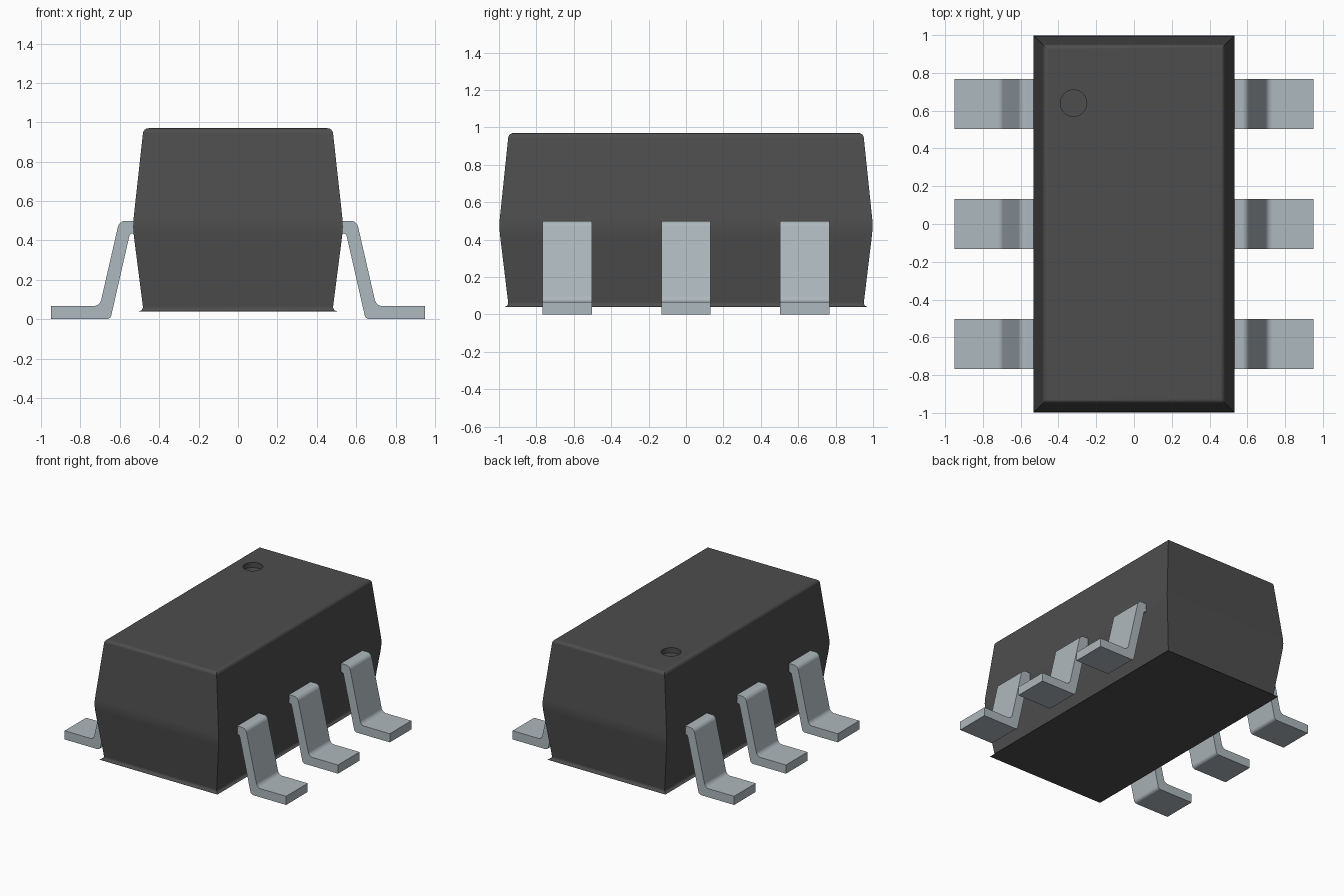
import bpy, bmesh, math

cube = bpy.data.objects.get("Cube")
if cube:
    bpy.data.objects.remove(cube, do_unlink=True)


def material(name, rgb):
    m = bpy.data.materials.new(name)
    m.use_nodes = True
    m.diffuse_color = (*rgb, 1)
    m.node_tree.nodes["Principled BSDF"].inputs["Base Color"].default_value = (*rgb, 1)
    return m


black = material("black plastic", (0.075, 0.075, 0.075))
metal = material("tinned metal", (0.42, 0.48, 0.51))


def to_object(name, bm, mat):
    bmesh.ops.recalc_face_normals(bm, faces=bm.faces[:])
    mesh = bpy.data.meshes.new(name)
    bm.to_mesh(mesh)
    bm.free()
    mesh.materials.append(mat)
    obj = bpy.data.objects.new(name, mesh)
    bpy.context.collection.objects.link(obj)
    return obj


def activate(obj):
    bpy.ops.object.select_all(action="DESELECT")
    obj.select_set(True)
    bpy.context.view_layer.objects.active = obj


def smooth(obj):
    activate(obj)
    bpy.ops.object.shade_smooth_by_angle(angle=math.radians(30))
    mod = obj.modifiers.new("weighted normals", "WEIGHTED_NORMAL")
    mod.keep_sharp = True


def round_edges(bm, edges, radius, segments):
    bmesh.ops.bevel(bm, geom=edges, offset=radius, offset_type="OFFSET",
                    segments=segments, profile=0.5, affect="EDGES")


# Package body: three stacked rectangles, widest at the parting line
bm = bmesh.new()
rings = [[bm.verts.new((sx * hx, sy * hy, z)) for sx, sy in
          ((-1, -1), (1, -1), (1, 1), (-1, 1))]
         for hx, hy, z in ((0.48, 0.948, 0.04), (0.535, 1.0, 0.47), (0.48, 0.948, 0.97))]
bm.faces.new(rings[0])
bm.faces.new(rings[2])
for low, high in zip(rings, rings[1:]):
    for i in range(4):
        j = (i + 1) % 4
        bm.faces.new((low[i], low[j], high[j], high[i]))


def flat_edges(z):
    return [e for e in bm.edges if all(abs(v.co.z - z) < 1e-4 for v in e.verts)]


round_edges(bm, flat_edges(0.97), 0.025, 4)
round_edges(bm, flat_edges(0.04), 0.025, 4)
round_edges(bm, flat_edges(0.47), 0.04, 2)
body = to_object("package_body", bm, black)

# Shallow round dimple marking the first pin
bm = bmesh.new()
bmesh.ops.create_cone(bm, cap_ends=True, segments=40, radius1=0.07, radius2=0.07, depth=0.1)
bmesh.ops.translate(bm, verts=bm.verts[:], vec=(-0.32, 0.64, 0.98))
cutter = to_object("dimple_cutter", bm, black)
cutter.hide_render = True
activate(body)
cut = body.modifiers.new("dimple", "BOOLEAN")
cut.operation = "DIFFERENCE"
cut.solver = "EXACT"
cut.object = cutter
bpy.ops.object.modifier_apply(modifier=cut.name)
bpy.data.objects.remove(cutter, do_unlink=True)
smooth(body)

# Gull-wing leads: side profile (x, z) extruded along y, with rounded bends
PROFILE = [(0.49, 0.5), (0.603, 0.5), (0.702, 0.067), (0.95, 0.067),
           (0.95, 0), (0.648, 0), (0.549, 0.435), (0.49, 0.435)]
BENDS = {1: 0.03, 2: 0.03, 5: 0.02, 6: 0.012}
HALF_WIDTH = 0.132


def lead(name, side, y):
    bm = bmesh.new()
    front, back = ([bm.verts.new((side * x, y + dy, z)) for x, z in PROFILE]
                   for dy in (-HALF_WIDTH, HALF_WIDTH))
    bm.faces.new(front)
    bm.faces.new(back)
    edges = []
    for i in range(len(PROFILE)):
        j = (i + 1) % len(PROFILE)
        bm.faces.new((front[i], front[j], back[j], back[i]))
    for i, radius in BENDS.items():
        edges.append((bm.edges.get((front[i], back[i])), radius))
    for edge, radius in edges:
        round_edges(bm, [edge], radius, 5)
    smooth(to_object(name, bm, metal))


for side, side_name in ((1, "left"), (-1, "right")):
    for y, place in ((-0.635, "front"), (0, "middle"), (0.635, "back")):
        lead(f"{side_name}_{place}_lead", side, y)
